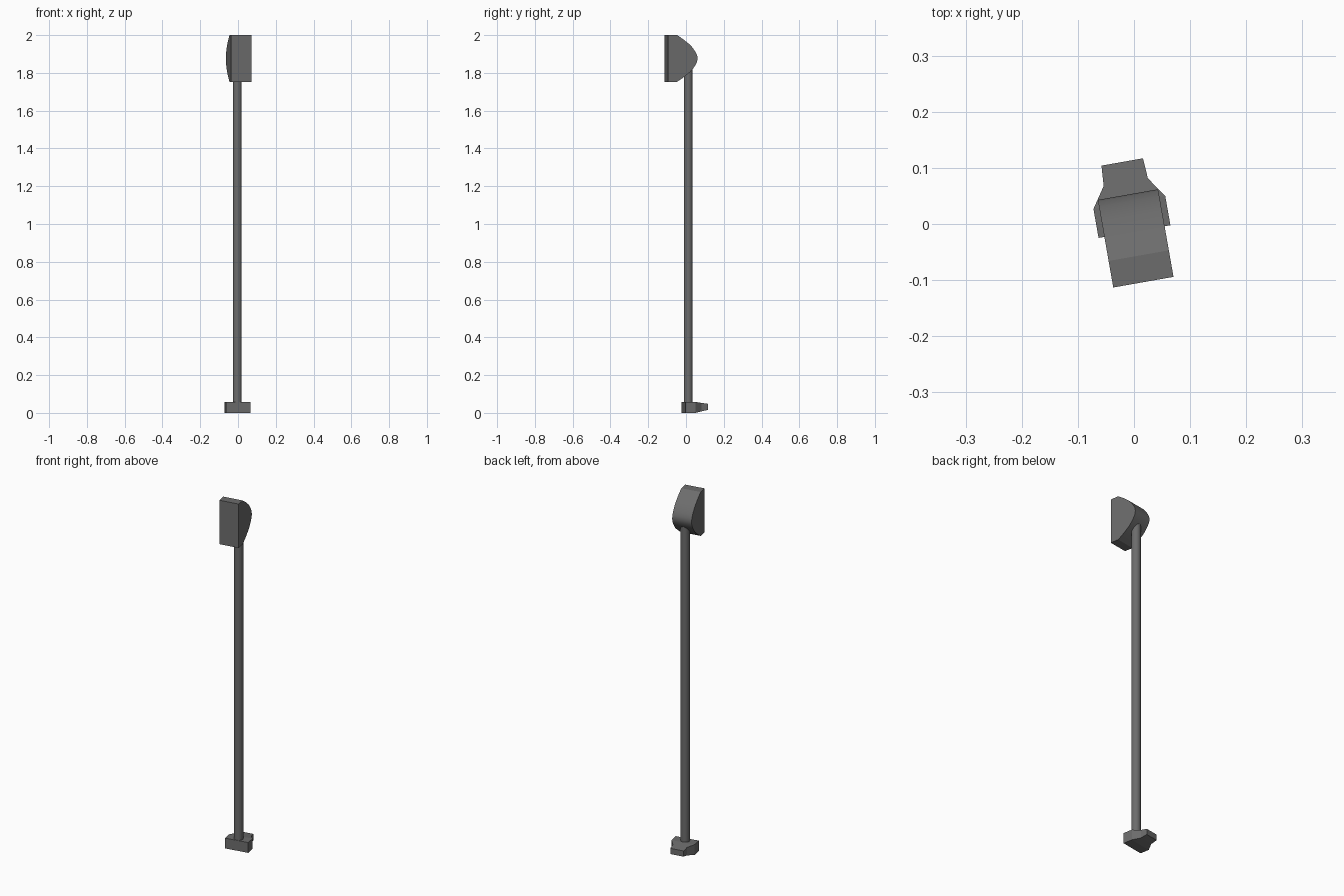
import bpy, bmesh, math

if "Cube" in bpy.data.objects:
    bpy.data.objects.remove(bpy.data.objects["Cube"])

ANGLE = math.radians(10)   # whole model is turned slightly about z
CX = -0.0015               # centre line in the turned frame

grey = bpy.data.materials.new("dark_grey")
grey.diffuse_color = (0.15, 0.15, 0.15, 1)
grey.use_nodes = True
grey.node_tree.nodes["Principled BSDF"].inputs["Base Color"].default_value = grey.diffuse_color


def finish(bm, name, smooth=None):
    """Turn a bmesh into a named, coloured object."""
    bmesh.ops.recalc_face_normals(bm, faces=bm.faces)
    mesh = bpy.data.meshes.new(name)
    bm.to_mesh(mesh)
    bm.free()
    mesh.materials.append(grey)
    obj = bpy.data.objects.new(name, mesh)
    bpy.context.collection.objects.link(obj)
    obj.rotation_euler.z = ANGLE
    if smooth:
        bpy.ops.object.select_all(action='DESELECT')
        obj.select_set(True)
        bpy.context.view_layer.objects.active = obj
        bpy.ops.object.shade_smooth_by_angle(angle=math.radians(smooth))
    return obj


def loft(name, rings, smooth=None):
    """Skin a row of closed rings and cap both ends."""
    bm = bmesh.new()
    loops = [[bm.verts.new(p) for p in ring] for ring in rings]
    n = len(loops[0])
    for a, b in zip(loops, loops[1:]):
        for i in range(n):
            j = (i + 1) % n
            bm.faces.new((a[i], a[j], b[j], b[i]))
    bm.faces.new(loops[0])
    bm.faces.new(loops[-1])
    return finish(bm, name, smooth)


# Foot: wide block that narrows and thins toward the back
sections = [  # depth, half width, bottom, top
    (-0.0135, 0.065, 0.0, 0.058),
    (0.039, 0.065, 0.0, 0.058),
    (0.076, 0.040, 0.008, 0.053),
    (0.1125, 0.0375, 0.016, 0.048),
]
loft("foot", [[(CX - w, y, lo), (CX + w, y, lo), (CX + w, y, hi), (CX - w, y, hi)]
              for y, w, lo, hi in sections])

# Pole: round tube from the foot into the head
R, PY, SIDES = 0.0235, 0.012, 20
loft("pole", [[(CX + R * math.cos(2 * math.pi * i / SIDES),
                PY + R * math.sin(2 * math.pi * i / SIDES), z) for i in range(SIDES)]
              for z in (0.03, 1.88)], 40)

# Head: flat front plate with a rounded back, mirrored about its mid height
upper = [(-0.105, 0.1235), (-0.057, 0.1235), (-0.022, 0.1), (0.014, 0.071),
         (0.029, 0.053), (0.041, 0.036), (0.050, 0.018), (0.0535, 0.0)]
profile = upper + [(y, -z) for y, z in reversed(upper[:-1])]
loft("head", [[(CX + s * 0.0545, y, 1.8765 + z) for y, z in profile] for s in (-1, 1)], 30)
